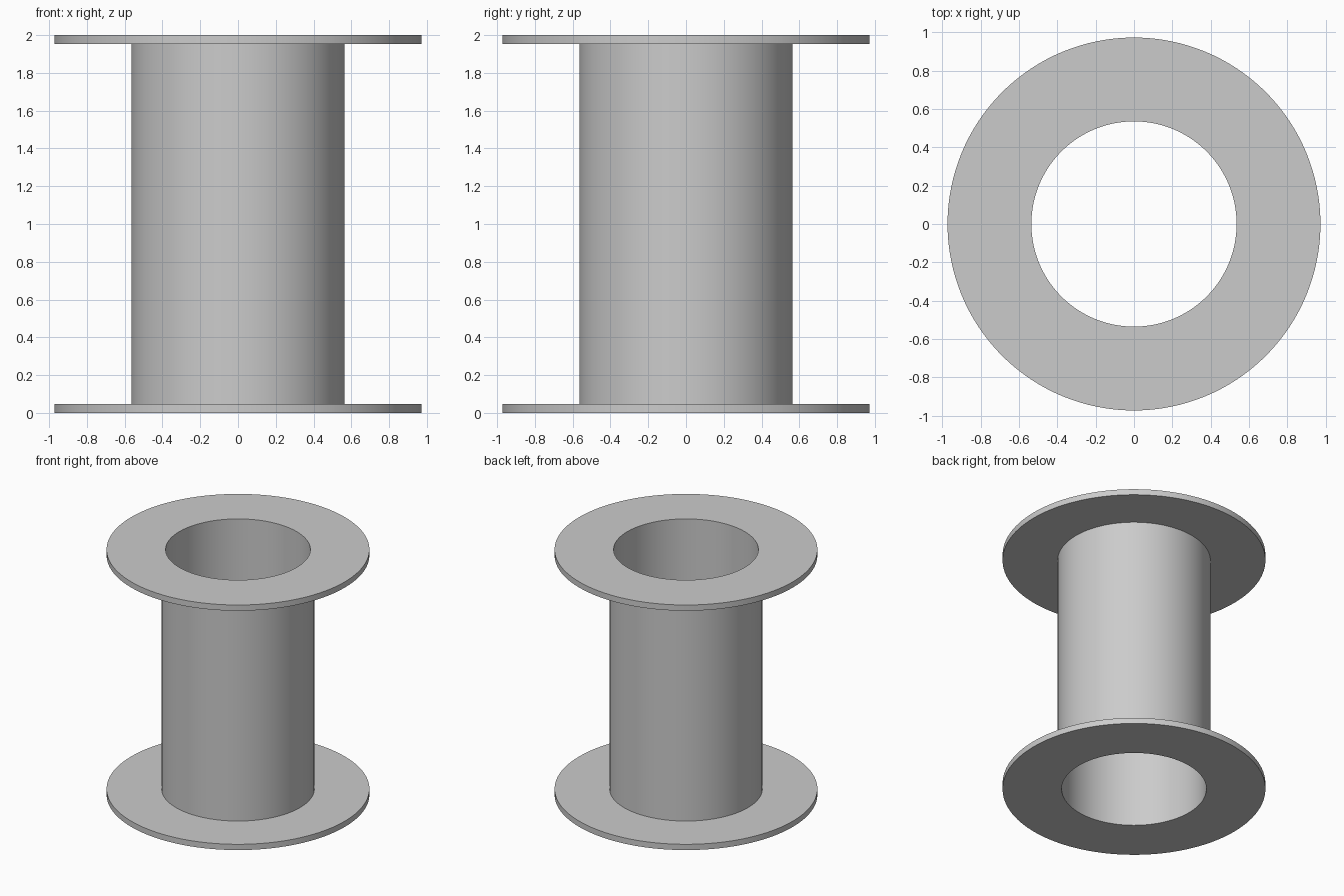
import bpy
import bmesh
import math
from mathutils import Matrix, Vector

cube = bpy.data.objects.get("Cube")
if cube:
    bpy.data.objects.remove(cube, do_unlink=True)

HEIGHT = 2.0
FLANGE_RADIUS = 0.972
FLANGE_THICKNESS = 0.047
TUBE_RADIUS = 0.565
BORE_RADIUS = 0.535
SEGMENTS = 128

grey = bpy.data.materials.new("plain grey")
grey.use_nodes = True
colour = (0.6, 0.6, 0.6, 1.0)
grey.diffuse_color = colour
grey.node_tree.nodes["Principled BSDF"].inputs["Base Color"].default_value = colour


def revolve(name, profile):
    """Spin a closed (radius, height) profile around the z axis."""
    bm = bmesh.new()
    verts = [bm.verts.new((r, 0, z)) for r, z in profile]
    edges = [bm.edges.new((a, b)) for a, b in zip(verts, verts[1:] + verts[:1])]
    bmesh.ops.spin(bm, geom=verts + edges, cent=(0, 0, 0), axis=(0, 0, 1),
                   angle=math.tau, steps=SEGMENTS, use_merge=True)
    bmesh.ops.remove_doubles(bm, verts=bm.verts, dist=1e-5)
    bmesh.ops.recalc_face_normals(bm, faces=bm.faces)
    mesh = bpy.data.meshes.new(name)
    bm.to_mesh(mesh)
    bm.free()
    mesh.materials.append(grey)
    obj = bpy.data.objects.new(name, mesh)
    bpy.context.collection.objects.link(obj)
    bpy.ops.object.select_all(action="DESELECT")
    obj.select_set(True)
    bpy.context.view_layer.objects.active = obj
    bpy.ops.object.shade_smooth_by_angle(angle=math.radians(30))
    return obj


# Spool in one piece: bore, both flanges and the winding barrel
lower = FLANGE_THICKNESS
upper = HEIGHT - FLANGE_THICKNESS
revolve("spool", [
    (BORE_RADIUS, 0), (FLANGE_RADIUS, 0), (FLANGE_RADIUS, lower),
    (TUBE_RADIUS, lower), (TUBE_RADIUS, upper), (FLANGE_RADIUS, upper),
    (FLANGE_RADIUS, HEIGHT), (BORE_RADIUS, HEIGHT),
])
